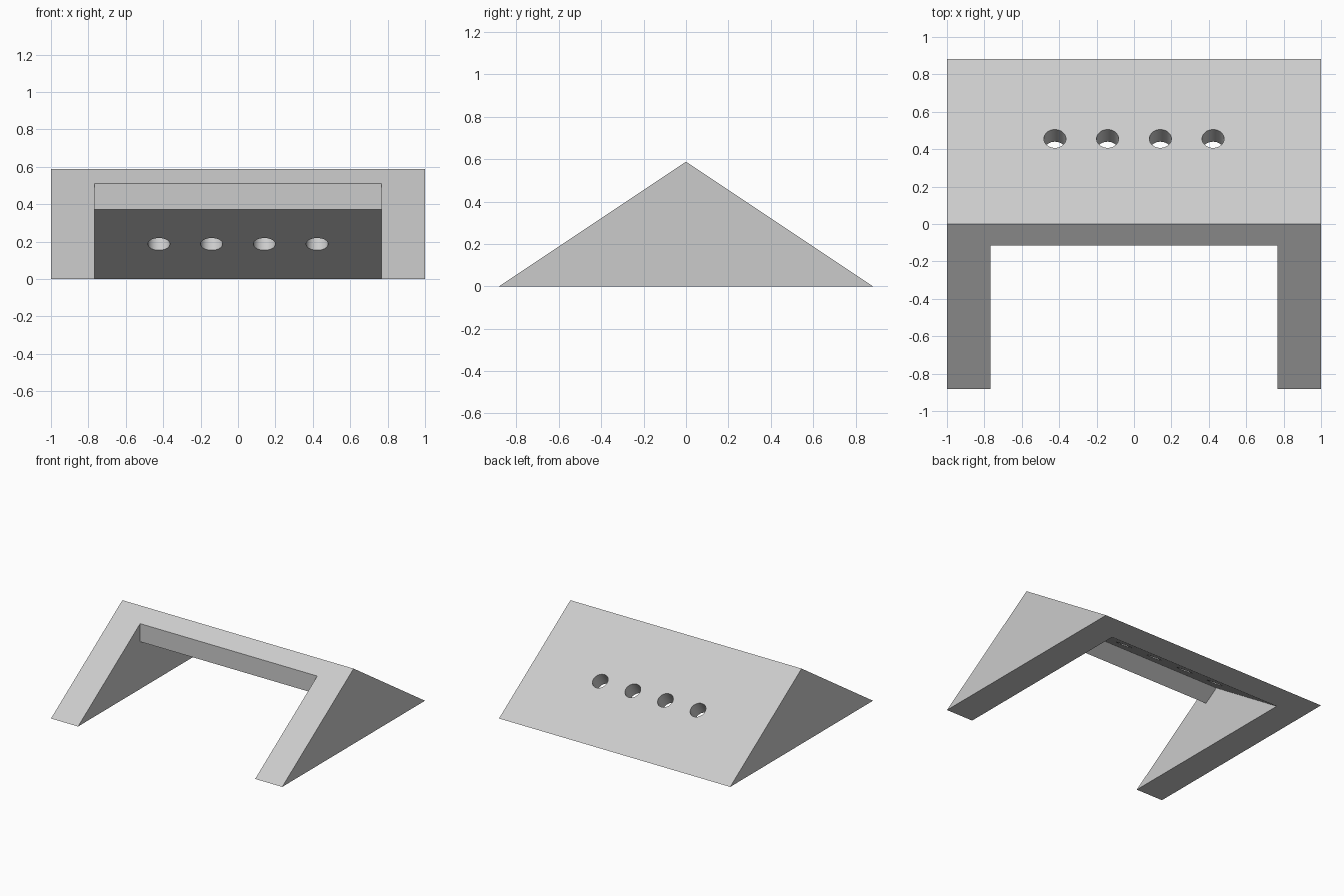
import bpy
import bmesh
import math
from mathutils import Matrix, Vector

cube = bpy.data.objects.get("Cube")
if cube:
    bpy.data.objects.remove(cube, do_unlink=True)

HALF_DEPTH, HEIGHT = 0.882, 0.588
SLOPE = HEIGHT / HALF_DEPTH
DROP = 0.141                      # vertical thickness of the roof slabs
LIP_Y = -0.115                    # front edge of the short front slab
INNER_TOP = HEIGHT - DROP

grey = bpy.data.materials.new("light grey")
grey.use_nodes = True
grey.diffuse_color = (0.6, 0.6, 0.6, 1)
grey.node_tree.nodes["Principled BSDF"].inputs["Base Color"].default_value = (0.6, 0.6, 0.6, 1)


def add_object(name, bm):
    bmesh.ops.recalc_face_normals(bm, faces=bm.faces)
    mesh = bpy.data.meshes.new(name)
    bm.to_mesh(mesh)
    bm.free()
    mesh.materials.append(grey)
    obj = bpy.data.objects.new(name, mesh)
    bpy.context.collection.objects.link(obj)
    return obj


def extrude_profile(name, profile, half_width):
    """Extrude a (y, z) outline along x, centred."""
    bm = bmesh.new()
    face = bm.faces.new([bm.verts.new((-half_width, y, z)) for y, z in profile])
    new = bmesh.ops.extrude_face_region(bm, geom=[face])["geom"]
    bmesh.ops.translate(bm, vec=(2 * half_width, 0, 0),
                        verts=[v for v in new if isinstance(v, bmesh.types.BMVert)])
    return add_object(name, bm)


def cut(target, cutter):
    mod = target.modifiers.new("cut", "BOOLEAN")
    mod.operation = "DIFFERENCE"
    mod.solver = "EXACT"
    mod.object = cutter
    bpy.context.view_layer.objects.active = target
    bpy.ops.object.modifier_apply(modifier=mod.name)
    bpy.data.objects.remove(cutter, do_unlink=True)


# Wedge-shaped body
stand = extrude_profile("wedge_stand", [(-HALF_DEPTH, 0), (HALF_DEPTH, 0), (0, HEIGHT)], 1)

# Hollow that is open at the front and the bottom
below = -0.1
cut(stand, extrude_profile("hollow_cutter", [
    (-1, below), (-1, 0.8), (LIP_Y, 0.8),
    (LIP_Y, INNER_TOP + SLOPE * LIP_Y), (0, INNER_TOP),
    ((INNER_TOP - below) / SLOPE, below)], 0.766))

# Row of round holes square to the back slab
normal = Vector((0, SLOPE, 1)).normalized()
tilt = normal.to_track_quat("Z", "Y").to_matrix().to_4x4()
hole_y = 0.456
bm = bmesh.new()
for i in range(4):
    centre = Vector(((i - 1.5) * 0.282, hole_y, HEIGHT - SLOPE * hole_y)) - normal * 0.06
    bmesh.ops.create_cone(bm, cap_ends=True, segments=40, radius1=0.059, radius2=0.059,
                          depth=0.22, matrix=Matrix.Translation(centre) @ tilt)
cut(stand, add_object("hole_cutter", bm))

bpy.ops.object.select_all(action="DESELECT")
stand.select_set(True)
bpy.context.view_layer.objects.active = stand
bpy.ops.object.shade_smooth_by_angle(angle=math.radians(30))
